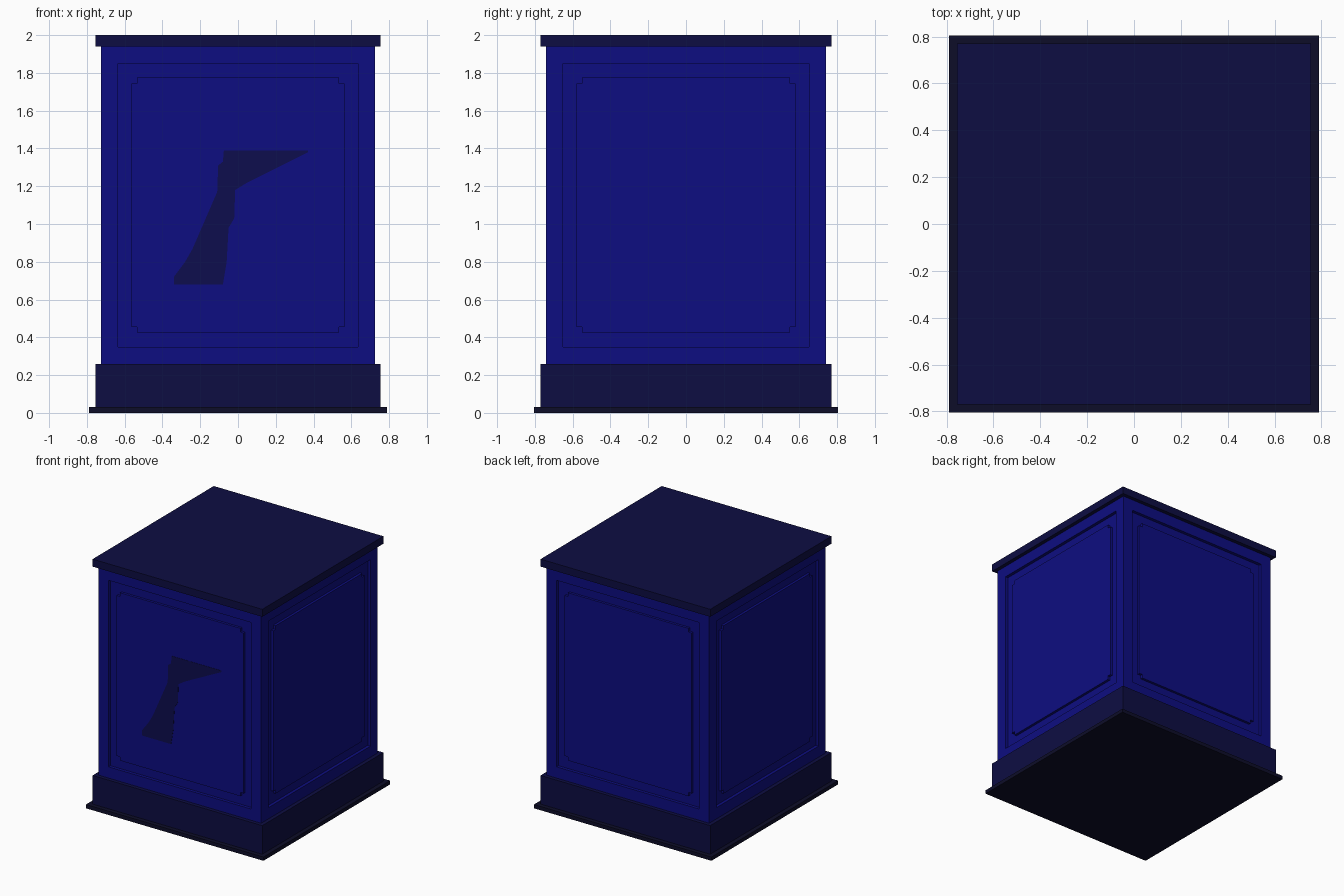
import bpy, bmesh, math
from mathutils import Matrix, Vector

if "Cube" in bpy.data.objects:
    bpy.data.objects.remove(bpy.data.objects["Cube"])


def material(name, rgb):
    m = bpy.data.materials.new(name)
    m.use_nodes = True
    m.diffuse_color = (*rgb, 1)
    m.node_tree.nodes["Principled BSDF"].inputs["Base Color"].default_value = (*rgb, 1)
    return m


BLUE = material("royal blue", (0.004, 0.004, 0.22))
NAVY = material("dark navy", (0.004, 0.004, 0.055))
MARK = material("patch navy", (0.004, 0.004, 0.075))
BLACK = material("blue black", (0.004, 0.004, 0.022))


def finish(bm, name, mat):
    bmesh.ops.recalc_face_normals(bm, faces=bm.faces)
    me = bpy.data.meshes.new(name)
    bm.to_mesh(me)
    bm.free()
    me.materials.append(mat)
    ob = bpy.data.objects.new(name, me)
    bpy.context.collection.objects.link(ob)
    return ob


def box(hx, hy, z0, z1):
    bm = bmesh.new()
    bmesh.ops.create_cube(bm, size=1)
    bmesh.ops.transform(bm, verts=bm.verts, matrix=Matrix.Translation((0, 0, (z0 + z1) / 2))
                        @ Matrix.Diagonal((2 * hx, 2 * hy, z1 - z0, 1)))
    return bm


def plate(name, outline, back, front, angle, mat):
    """Extrude an (x, z) outline facing -y, then turn it about z."""
    bm = bmesh.new()
    face = bm.faces.new([bm.verts.new((x, -back, z)) for x, z in outline])
    ext = bmesh.ops.extrude_face_region(bm, geom=[face])["geom"]
    bmesh.ops.translate(bm, vec=(0, back - front, 0),
                        verts=[v for v in ext if isinstance(v, bmesh.types.BMVert)])
    bmesh.ops.rotate(bm, verts=bm.verts, matrix=Matrix.Rotation(angle, 3, 'Z'))
    return finish(bm, name, mat)


# Plinth and top slab
finish(box(0.79, 0.805, 0, 0.03), "foot", BLACK)
finish(box(0.755, 0.77, 0.03, 0.26), "base", NAVY)
finish(box(0.755, 0.77, 1.94, 2.0), "top_slab", NAVY)

# Body with a sunken field on each of its four sides
HX, HY, RECESS = 0.725, 0.74, 0.025
bm = box(HX, HY, 0.26, 1.94)
sides = [f for f in bm.faces if abs(f.normal.z) < 0.5]
bmesh.ops.inset_individual(bm, faces=sides, thickness=0.127)
for f in sides:
    n = f.normal.copy()
    new = bmesh.ops.extrude_discrete_faces(bm, faces=[f])["faces"][0]
    bmesh.ops.translate(bm, verts=new.verts, vec=-n * RECESS)
finish(bm, "body", BLUE)


# Raised panels with notched corners
def notched(w, z0, z1, c=0.03):
    return [(-w + c, z0), (w - c, z0), (w - c, z0 + c), (w, z0 + c),
            (w, z1 - c), (w - c, z1 - c), (w - c, z1), (-w + c, z1),
            (-w + c, z1 - c), (-w, z1 - c), (-w, z0 + c), (-w + c, z0 + c)]


for i, (name, w, d) in enumerate([("front_panel", 0.565, HY), ("left_panel", 0.58, HX),
                                  ("back_panel", 0.565, HY), ("right_panel", 0.58, HX)]):
    plate(name, notched(w, 0.425, 1.775), d - RECESS, d - 0.005, i * math.pi / 2, BLUE)

# Painted patch on the front panel
patch = [(-0.34, 0.68), (-0.08, 0.68), (-0.06, 0.80), (-0.05, 0.98), (-0.02, 1.03),
         (-0.015, 1.18), (0.05, 1.22), (0.25, 1.32), (0.37, 1.38), (0.37, 1.39),
         (-0.075, 1.39), (-0.08, 1.33), (-0.105, 1.31), (-0.11, 1.17),
         (-0.24, 0.87), (-0.28, 0.80), (-0.34, 0.72)]
plate("front_patch", patch, HY - 0.005, HY - 0.003, 0, MARK)
